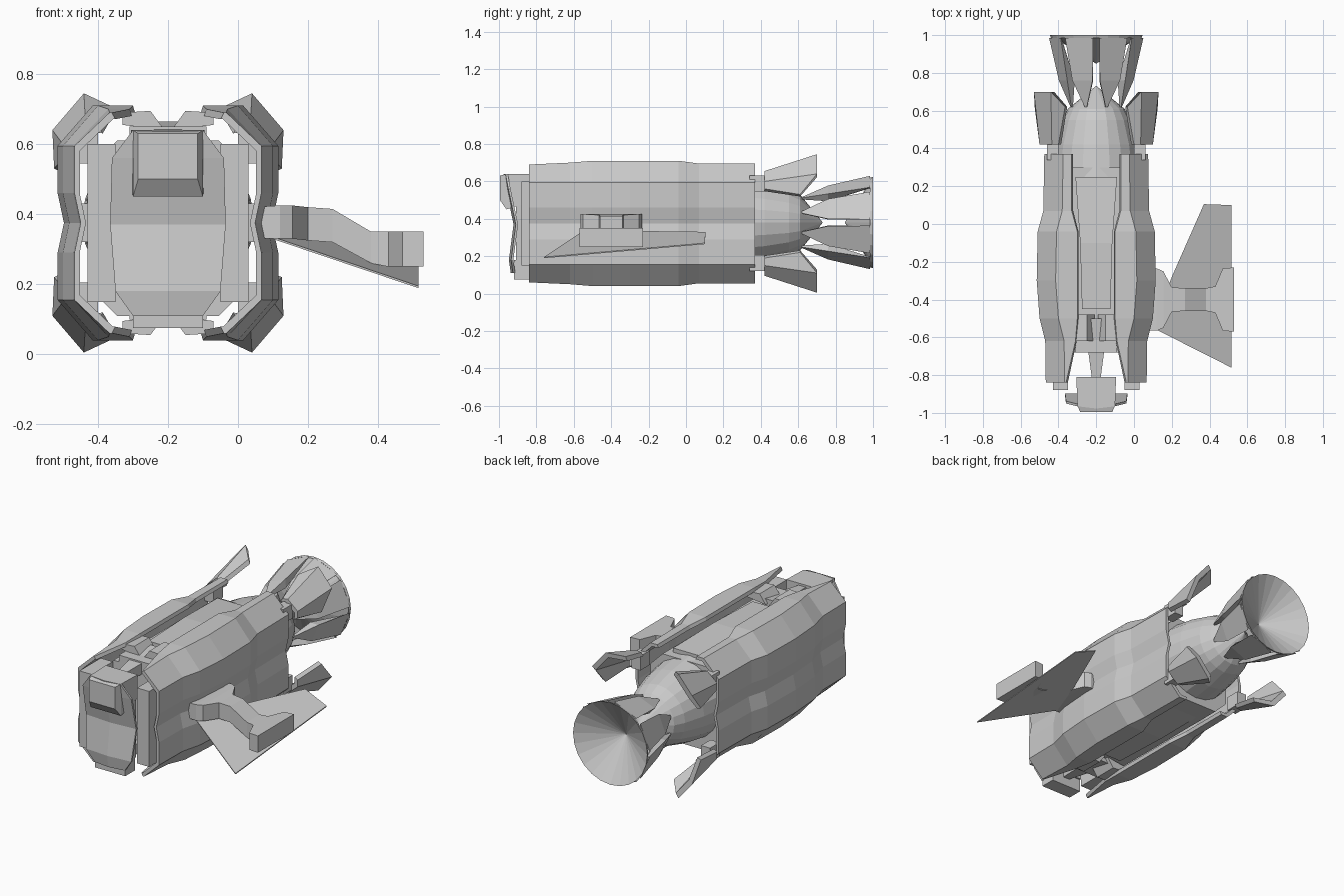
import bpy, bmesh, math

if "Cube" in bpy.data.objects:
    bpy.data.objects.remove(bpy.data.objects["Cube"])

CX, CZ = -0.2, 0.375  # long axis of the hull

grey = bpy.data.materials.new("hull_grey")
grey.use_nodes = True
grey.diffuse_color = (0.6, 0.6, 0.6, 1)
grey.node_tree.nodes["Principled BSDF"].inputs["Base Color"].default_value = (0.6, 0.6, 0.6, 1)


def loft(name, rings, caps=True):
    """Skin a list of equal-length point rings."""
    bm = bmesh.new()
    loops = [[bm.verts.new(p) for p in ring] for ring in rings]
    n = len(loops[0])
    for a, b in zip(loops, loops[1:]):
        for i in range(n):
            j = (i + 1) % n
            bm.faces.new((a[i], a[j], b[j], b[i]))
    if caps:
        bm.faces.new(loops[0][::-1])
        bm.faces.new(loops[-1])
    bmesh.ops.remove_doubles(bm, verts=bm.verts, dist=0.0005)
    bmesh.ops.recalc_face_normals(bm, faces=bm.faces)
    mesh = bpy.data.meshes.new(name)
    bm.to_mesh(mesh)
    bm.free()
    mesh.materials.append(grey)
    obj = bpy.data.objects.new(name, mesh)
    bpy.context.collection.objects.link(obj)
    return obj


def rect(y, x0, x1, z0, z1):
    return [(x0, y, z0), (x1, y, z0), (x1, y, z1), (x0, y, z1)]


def box(name, x0, x1, y0, y1, z0, z1):
    return loft(name, [rect(y0, x0, x1, z0, z1), rect(y1, x0, x1, z0, z1)])


def chamfered(y, w, z0, z1, c):
    pts = [(w, z0 + c), (w, z1 - c), (w - c, z1), (c - w, z1),
           (-w, z1 - c), (-w, z0 + c), (c - w, z0), (w - c, z0)]
    return [(CX + x, y, z) for x, z in pts]


def circle(y, r, n=20):
    return [(CX + r * math.cos(2 * math.pi * i / n), y,
             CZ + 0.005 + r * math.sin(2 * math.pi * i / n)) for i in range(n)]


def plated(profile, side, flip, k):
    """Thick open strip: outer (x, y, z) profile plus its shrunken inner copy."""
    pts = profile + [(x * k, y, CZ + (z - CZ) * k) for x, y, z in reversed(profile)]
    return [(CX + side * x, y, CZ + flip * (z - CZ)) for x, y, z in pts]


# Core hull and tapered rear barrel
loft("core_hull", [chamfered(y, 0.225, 0.11, 0.61, 0.08) for y in (-0.68, 0.3)])
loft("rear_barrel", [circle(y, r) for y, r in
                     ((0.25, 0.24), (0.42, 0.215), (0.55, 0.18), (0.61, 0.15), (0.73, 0.002))])

# Outer armour: y, outer half width, inner edge, height growth
stations = ((-0.84, 0.267, 0.16, -0.01), (-0.62, 0.27, 0.11, 0.0), (-0.5, 0.3, 0.10, 0.01),
            (-0.3, 0.315, 0.10, 0.01), (-0.04, 0.31, 0.10, 0.01),
            (0.07, 0.28, 0.13, -0.005), (0.37, 0.275, 0.13, -0.005))
for side, label in ((1, "left"), (-1, "right")):
    rings = []
    for y, w, inner, g in stations:
        upper = [(inner, y, 0.7 + g), (w - 0.1, y, 0.7 + g), (w, y, 0.595), (w, y, 0.46)]
        lower = [(x, y, 2 * CZ - z) for x, y, z in reversed(upper)]
        rings.append(plated(upper + [(w - 0.018, y, CZ)] + lower, side, 1, 0.94))
    loft(label + "_armour", rings)

    # Struts joining armour to core, and front columns
    for y0, y1 in ((-0.78, -0.6), (-0.45, -0.1), (0.05, 0.3)):
        a, b = sorted((CX + side * 0.2, CX + side * 0.245))
        box(label + "_strut", a, b, y0, y1, 0.32, 0.43)
    a, b = sorted((CX + side * 0.15, CX + side * 0.23))
    box(label + "_front_column", a, b, -0.88, -0.68, 0.15, 0.6)

    # Flared corner fins with swept-back corners
    front = [(0.20, 0.42, 0.65), (0.235, 0.42, 0.655), (0.30, 0.42, 0.60), (0.30, 0.42, 0.56)]
    back = [(0.165, 0.62, 0.71), (0.24, 0.7, 0.745), (0.33, 0.7, 0.64), (0.325, 0.61, 0.53)]
    for flip, level in ((1, "upper"), (-1, "lower")):
        loft(f"{level}_{label}_fin", [plated(front, side, flip, 0.93),
                                      plated(back, side, flip, 0.93)])
        x0, x1 = sorted((CX + side * 0.2, CX + side * 0.26))
        z0, z1 = sorted((CZ + flip * 0.17, CZ + flip * 0.255))
        box(f"{level}_{label}_fin_mount", x0, x1, 0.34, 0.43, z0, z1)

# Spine and keel bars in the channels
for flip, label in ((1, "spine"), (-1, "keel")):
    def z(v):
        return CZ + flip * v
    loft(label + "_bar", [rect(y, CX - w, CX + w, z(0.2), z(h)) for y, w, h in
                          ((-0.45, 0.075, 0.28), (-0.1, 0.085, 0.285), (0.25, 0.11, 0.26))])
    loft(label + "_nose", [rect(y, CX - w, CX + w, z(0.2), z(h)) for y, w, h in
                           ((-0.84, 0.02, 0.25), (-0.69, 0.04, 0.265), (-0.5, 0.045, 0.29))])
    box(label + "_bridge", CX - 0.11, CX + 0.11, -0.68, -0.61, z(0.2), z(0.275))
    # Sloped deflectors forming a shallow V
    for side in (1, -1):
        loft(label + "_deflector",
             [[(CX + side * 0.01, y, z(0.265)), (CX + side * 0.05, y, z(0.32)),
               (CX + side * 0.13, y, z(0.315)), (CX + side * 0.13, y, z(0.28))]
              for y in (-0.62, -0.48)])

# Thin creased face plate with a hooded snout
face_rows = ((0.11, 0.10, -0.925), (0.18, 0.15, -0.935), (0.37, 0.165, -0.91),
             (0.56, 0.16, -0.95), (0.64, 0.10, -0.965))
loft("face_plate", [[(CX - w, y, z), (CX, y - 0.012, z), (CX + w, y, z),
                     (CX + w, y + 0.012, z), (CX - w, y + 0.012, z)] for z, w, y in face_rows])
loft("snout", [rect(-0.995, CX - 0.085, CX + 0.085, 0.5, 0.63),
               rect(-0.96, CX - 0.1, CX + 0.1, 0.45, 0.64),
               rect(-0.81, CX - 0.105, CX + 0.105, 0.5, 0.64)])
box("chin", CX - 0.1, CX + 0.1, -0.92, -0.83, 0.075, 0.18)
box("face_mount", CX - 0.1, CX + 0.1, -0.91, -0.82, 0.15, 0.52)

# Engine bell: open concave cone held by tapering petals
loft("engine_bell", [circle(y, r, 24) for y, r in ((0.985, 0.24), (1.0, 0.245), (0.85, 0.002))], False)
PETALS = 8
for i in range(PETALS):
    a = 2 * math.pi * (i + 0.5) / PETALS
    ca, sa = math.cos(a), math.sin(a)
    rings = []
    for y, r, w, t in ((0.62, 0.145, 0.006, 0.01), (0.76, 0.19, 0.058, 0.05), (0.985, 0.237, 0.08, 0.015)):
        corners = ((r, -w), (r, w), (r - t, w * 0.7), (r - t, -w * 0.7))
        rings.append([(CX + p * ca - q * sa, y, CZ + 0.005 + p * sa + q * ca) for p, q in corners])
    loft("engine_petal", rings)

# Side arm: x, half depth, bottom, top
ARM_Y = -0.4
arm = ((0.04, 0.16, 0.33, 0.42), (0.12, 0.165, 0.33, 0.425), (0.155, 0.15, 0.33, 0.425),
       (0.2, 0.065, 0.325, 0.42), (0.27, 0.06, 0.32, 0.415), (0.38, 0.06, 0.26, 0.35),
       (0.43, 0.07, 0.25, 0.35), (0.47, 0.165, 0.25, 0.35), (0.53, 0.17, 0.25, 0.35))
loft("side_arm", [[(x, ARM_Y - d, z0), (x, ARM_Y + d, z0), (x, ARM_Y + d, z1), (x, ARM_Y - d, z1)]
                  for x, d, z0, z1 in arm])

# Swept wing plate beneath the arm
wing = ((0.1, -0.55, 0.335), (0.515, -0.76, 0.195), (0.515, 0.1, 0.27),
        (0.37, 0.105, 0.33), (0.2, -0.28, 0.335))
loft("wing_plate", [[(x, y, z + t) for x, y, z in wing] for t in (0, -0.006)])
